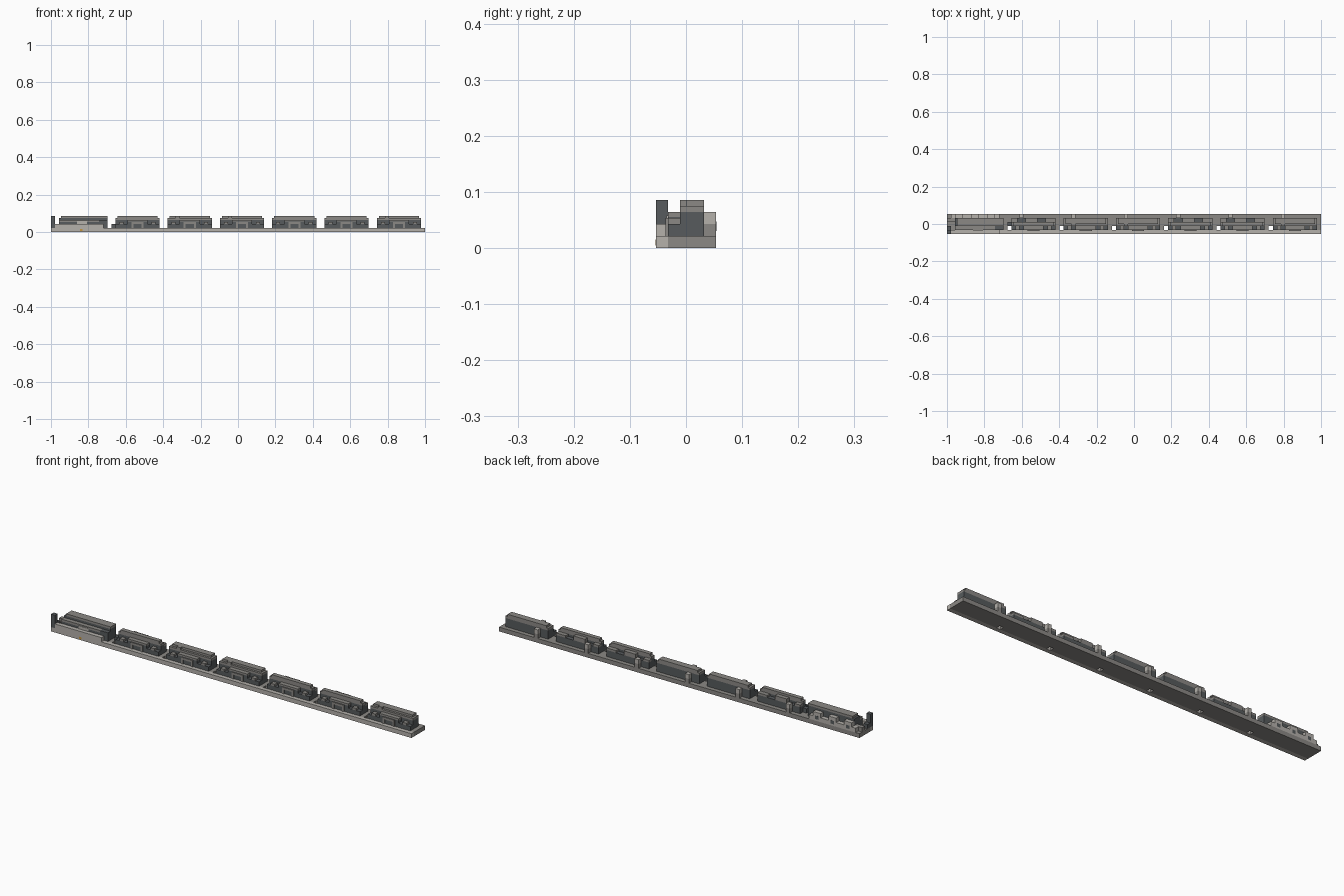
import bpy

cube = bpy.data.objects.get("Cube")
if cube:
    bpy.data.objects.remove(cube, do_unlink=True)

LENGTH = 93          # cells along the row
U = 2 / LENGTH       # size of one cell


def material(name, r, g, b):
    m = bpy.data.materials.new(name)
    m.use_nodes = True
    m.diffuse_color = (r, g, b, 1)
    m.node_tree.nodes["Principled BSDF"].inputs["Base Color"].default_value = (r, g, b, 1)
    return m


DARK = material("dark slate", 0.095, 0.105, 0.11)
GREY = material("stone grey", 0.26, 0.25, 0.235)
LIGHT = material("light stone", 0.46, 0.44, 0.41)
AMBER = material("amber", 0.55, 0.3, 0.05)


def box(name, x, y, z, mat):
    """Box between pairs of cell coordinates: x along, y from the front, z up."""
    x0, x1, y0, y1, z0, z1 = [v * U for v in (*x, *y, *z)]
    ox, oy = -1, -2.5 * U
    verts = [(a + ox, b + oy, c) for c in (z0, z1) for b in (y0, y1) for a in (x0, x1)]
    faces = [(0, 2, 3, 1), (4, 5, 7, 6), (0, 1, 5, 4),
             (2, 6, 7, 3), (0, 4, 6, 2), (1, 3, 7, 5)]
    mesh = bpy.data.meshes.new(name)
    mesh.from_pydata(verts, [], faces)
    mesh.materials.append(mat)
    obj = bpy.data.objects.new(name, mesh)
    bpy.context.collection.objects.link(obj)
    return obj


# Long base, with one open shaft at the start of each house plot
starts = [15 + 13 * i for i in range(6)]
box("base_front_strip", (0, LENGTH), (0, 1), (0, 1), LIGHT)
box("base_rear_slab", (0, LENGTH), (2, 5), (0, 1), GREY)
edge = 0
for s in starts + [LENGTH]:
    box("base_middle_strip", (edge, s), (1, 2), (0, 1), GREY)
    edge = s + 1
box("base_lamp", (7.2, 7.9), (-0.02, 0), (0.2, 0.7), AMBER)


def house(s, low_back):
    def part(name, x, y, z, mat):
        box(name, (s + x[0], s + x[1]), y, z, mat)

    # Main hall and its roof
    if low_back:
        part("hall_wall", (1, 12), (2, 3), (1, 3), DARK)
        part("rear_aisle_wall", (1, 12), (3, 4), (1, 2.5), DARK)
        for x in ((1, 2.5), (9.5, 12)):
            part("rear_aisle_roof", x, (3, 4), (2.5, 3), GREY)
        part("roof_eave", (1, 12), (2, 3), (3, 3.5), GREY)
        part("roof_ridge", (1.5, 11.5), (2, 3), (3.5, 4), GREY)
        part("rear_gable", (4.5, 7.5), (3, 4), (2.5, 3.5), GREY)
    else:
        part("hall_wall", (1, 12), (2, 4), (1, 3), DARK)
        part("roof_eave", (1, 12), (2, 4), (3, 3.5), GREY)
        part("roof_ridge", (1.5, 11.5), (2.5, 4), (3.5, 4), GREY)
        part("chimney", (3, 4), (2, 2.5), (3.5, 4), GREY)

    # Front bays on both sides of the porch
    for a, b in ((1, 4), (9, 12)):
        part("front_bay", (a, b), (1, 2), (1, 2), DARK)
        part("front_bay_cap", (a + 1, b - 1), (1, 2), (2, 2.5), GREY)
    part("porch_wall", (4, 9), (1, 2), (1, 2.6), DARK)
    part("porch_roof", (4, 9), (1, 2), (2.6, 3), GREY)
    part("porch_lintel", (5, 8), (0.8, 1), (2, 2.5), GREY)
    for x in (5, 7.5):
        part("porch_jamb", (x, x + 0.5), (0.8, 1), (1, 2), GREY)

    # Lamp post behind the house
    part("rear_post", (3, 4), (4, 5), (1, 2), GREY)
    part("rear_post_top", (3, 4), (4, 5), (2, 3), LIGHT)


for s, low in zip(starts, (True, False, False, True, True, False)):
    house(s, low)
box("side_step", (15, 16), (2, 3), (1, 2), DARK)

# End hall at the right-hand end
box("end_post", (0, 1), (0, 1), (1, 4), DARK)
box("end_post_foot", (0, 1), (1, 2), (1, 2), DARK)
box("end_hall_plinth", (1, 13), (0, 1), (1, 2), LIGHT)
box("end_hall_front_aisle", (2, 12), (1, 2), (1, 2.5), DARK)
box("end_hall_front_eave", (2, 12), (1, 2), (2.5, 3), GREY)
box("end_hall_wall", (2, 14), (2, 4), (1, 3.5), DARK)
box("end_hall_roof", (2.5, 14), (2, 4), (3.5, 4), GREY)
box("end_hall_porch", (12, 14), (1, 2), (1, 3), DARK)
box("end_hall_entry", (6.5, 9), (0.9, 1), (2, 2.7), LIGHT)

# Stepped light wall along the back of the end hall
box("end_rear_wall", (1, 13), (4, 5), (1, 2), LIGHT)
for x in (2, 6, 10):
    box("end_rear_pier", (x, x + 2), (4, 5), (2, 3), LIGHT)
    box("end_rear_window", (x + 0.6, x + 1.4), (5, 5.02), (1.4, 2.2), DARK)
box("end_corner_step", (0, 2), (3, 4), (1, 2), GREY)
